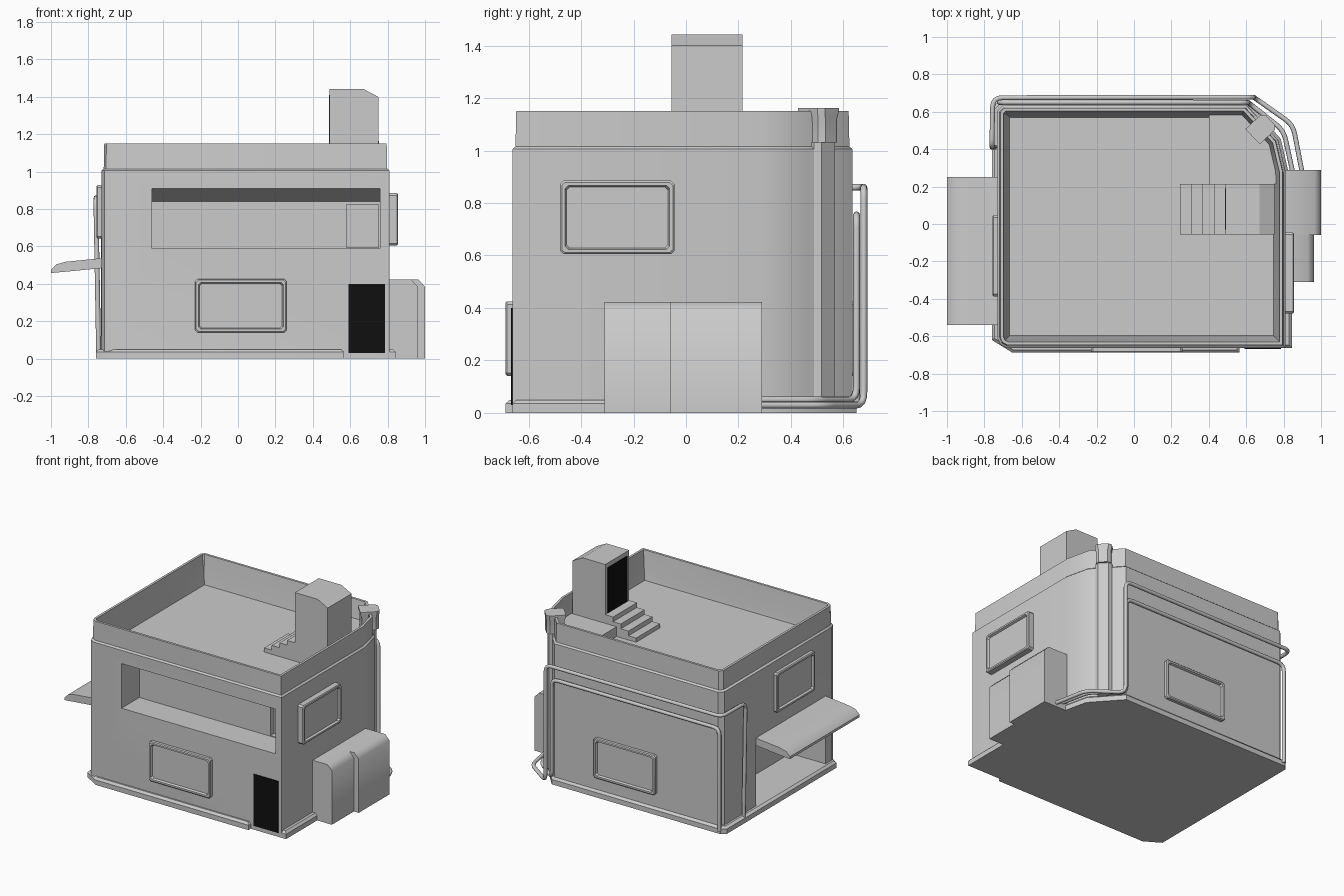
import bpy, bmesh, math
from mathutils import Vector

if "Cube" in bpy.data.objects:
    bpy.data.objects.remove(bpy.data.objects["Cube"])


def material(name, c):
    m = bpy.data.materials.new(name)
    m.diffuse_color = (c, c, c, 1)
    m.use_nodes = True
    m.node_tree.nodes["Principled BSDF"].inputs["Base Color"].default_value = m.diffuse_color
    return m


BLACK = material("dark_doorway", 0.005)


def make(name, rings, mat=None, smooth=35):
    """Loft equal-length closed rings and cap both ends."""
    bm = bmesh.new()
    vs = [[bm.verts.new(p) for p in r] for r in rings]
    n = len(rings[0])
    for a, b in zip(vs, vs[1:]):
        for i in range(n):
            bm.faces.new((a[i], a[(i + 1) % n], b[(i + 1) % n], b[i]))
    bm.faces.new(vs[0][::-1])
    bm.faces.new(vs[-1])
    bmesh.ops.recalc_face_normals(bm, faces=bm.faces)
    me = bpy.data.meshes.new(name)
    bm.to_mesh(me)
    bm.free()
    ob = bpy.data.objects.new(name, me)
    bpy.context.collection.objects.link(ob)
    if mat:
        me.materials.append(mat)
    shade(ob, smooth)
    return ob


def shade(ob, angle=35):
    bpy.ops.object.select_all(action='DESELECT')
    ob.select_set(True)
    bpy.context.view_layer.objects.active = ob
    if angle:
        bpy.ops.object.shade_smooth_by_angle(angle=math.radians(angle))


def extrude(name, pts, axis, a, b, **kw):
    """Extrude a 2D profile along x (y,z), y (x,z) or z (x,y)."""
    place = {'x': lambda u, v, w: (w, u, v),
             'y': lambda u, v, w: (u, w, v),
             'z': lambda u, v, w: (u, v, w)}[axis]
    return make(name, [[place(u, v, w) for u, v in pts] for w in (a, b)], **kw)


def box(name, x0, x1, y0, y1, z0, z1, **kw):
    return extrude(name, [(x0, y0), (x1, y0), (x1, y1), (x0, y1)], 'z', z0, z1, **kw)


def inset(pts, d):
    """Mitred inset of a counter-clockwise outline."""
    out = []
    for i, p in enumerate(pts):
        p = Vector(p)
        e1 = (p - Vector(pts[i - 1])).normalized()
        e2 = (Vector(pts[(i + 1) % len(pts)]) - p).normalized()
        n1, n2 = Vector((-e1.y, e1.x)), Vector((-e2.y, e2.x))
        out.append(p + (n1 + n2) * d / (1 + n1.dot(n2)))
    return out


def loft_z(name, pts, steps, **kw):
    return make(name, [[(p.x, p.y, z) for p in inset(pts, d)] for d, z in steps], **kw)


def cut(ob, cutter):
    m = ob.modifiers.new("cut", 'BOOLEAN')
    m.operation, m.solver, m.object = 'DIFFERENCE', 'EXACT', cutter
    bpy.context.view_layer.objects.active = ob
    bpy.ops.object.modifier_apply(modifier=m.name)
    bpy.data.objects.remove(cutter)


# main walls with stepped parapet and sunken roof floor
outline = [(-0.73, -0.61), (-0.715, -0.645), (-0.68, -0.662), (0.81, -0.662), (0.81, 0.28),
           (0.77, 0.45), (0.60, 0.635), (-0.70, 0.635), (-0.73, 0.605)]
body = loft_z("building_walls", outline,
              [(0, 0.01), (0, 1.005), (0.012, 1.015), (0.015, 1.15), (0.032, 1.15),
               (0.05, 1.03), (0.065, 0.95)])
# front balcony recess with sloping ceiling, rear door niche, side garage
cut(body, extrude("balcony_cutter", [(-0.8, 0.59), (-0.46, 0.59), (-0.46, 0.84),
                                     (-0.662, 0.91), (-0.8, 0.91)], 'x', -0.46, 0.76))
cut(body, box("niche_cutter", 0.58, 0.75, -0.5, -0.42, 0.595, 0.825))
cut(body, box("garage_cutter", -0.9, -0.45, -0.54, 0.25, 0.05, 0.49))
shade(body)

# base plinth
base = [(-0.76, -0.62), (-0.65, -0.688), (0.565, -0.688), (0.565, -0.662), (0.845, -0.662),
        (0.845, -0.30), (0.825, 0.28), (0.785, 0.455), (0.61, 0.65), (-0.73, 0.65), (-0.76, 0.62)]
loft_z("base_plinth", base, [(0, 0), (0, 0.035), (0.015, 0.05)])

# front door
box("front_door", 0.59, 0.785, -0.668, -0.64, 0.03, 0.40, mat=BLACK)


def window(name, center, angle, w, h, t):
    """Bevelled frame with sunken panel, facing -y before rotation."""
    c, s = math.cos(angle), math.sin(angle)
    rings = []
    for d, out in [(0, -0.02), (0, t - 0.006), (0.006, t), (0.018, t), (0.024, t - 0.015)]:
        a, b, k = w / 2 - d, h / 2 - d, 0.012
        ring = [(-a + k, -b), (a - k, -b), (a, -b + k), (a, b - k),
                (a - k, b), (-a + k, b), (-a, b - k), (-a, -b + k)]
        rings.append([(center[0] + u * c + out * s, center[1] + u * s - out * c,
                       center[2] + v) for u, v in ring])
    make(name, rings, smooth=30)


window("front_window", (0.015, -0.662, 0.283), 0, 0.49, 0.285, 0.026)
window("right_window", (0.81, -0.262, 0.745), math.pi / 2, 0.435, 0.28, 0.045)
window("back_window", (0.03, 0.635, 0.283), math.pi, 0.49, 0.285, 0.026)
window("left_window", (-0.73, -0.17, 0.785), -math.pi / 2, 0.435, 0.285, 0.027)

# curved awning over the garage
extrude("garage_awning", [(-0.70, 0.54), (-0.80, 0.53), (-0.92, 0.518), (-0.97, 0.505), (-1.0, 0.475),
                          (-1.0, 0.458), (-0.90, 0.467), (-0.70, 0.487)], 'y', -0.54, 0.25)

# side annexes with chamfered top edge
for name, x, y0, y1 in [("large_annex", 1.0, -0.06, 0.29), ("small_annex", 0.962, -0.31, -0.06)]:
    extrude(name, [(0.75, 0), (x, 0), (x, 0.385), (x - 0.035, 0.422), (0.75, 0.422)],
            'y', y0, y1, smooth=50)

# roof stair hut, its doorway, steps and landing
extrude("roof_hut", [(0.49, 0.94), (0.75, 0.94), (0.75, 1.40), (0.67, 1.442), (0.49, 1.442)],
        'y', -0.055, 0.215, smooth=0)
box("hut_door", 0.486, 0.50, -0.03, 0.19, 1.085, 1.41, mat=BLACK)
for i in range(4):
    box(f"roof_step_{i + 1}", 0.245 + i * 0.061, 0.50, -0.055, 0.215, 0.94, 0.98 + i * 0.034, smooth=0)
extrude("roof_landing", [(0.40, 0.215), (0.76, 0.215), (0.75, 0.43), (0.60, 0.585), (0.40, 0.585)],
        'z', 0.94, 1.02)


# drain spout on the cut corner
def corner_rect(lo, hi, half, z):
    d, t = Vector((0.727, 0.687)), Vector((-0.687, 0.727))
    c = Vector((0.685, 0.515))
    return [(*(c + d * a + t * b), z) for a, b in
            [(lo, -half), (hi - 0.02, -half), (hi, -half + 0.02), (hi, half - 0.02),
             (hi - 0.02, half), (lo, half)]]


make("corner_spout", [corner_rect(-0.06, 0.055, 0.05, 1.03), corner_rect(-0.06, 0.055, 0.05, 1.12),
                      corner_rect(-0.07, 0.06, 0.056, 1.15), corner_rect(-0.07, 0.06, 0.056, 1.163)])
make("corner_pillar", [corner_rect(-0.06, 0.04, 0.055, 0.04), corner_rect(-0.06, 0.04, 0.055, 1.03)])


# pipes with rounded elbows
def pipe(name, pts, r=0.013, bend=0.05):
    pts = [Vector(p) for p in pts]
    path = [pts[0]]
    for a, p, b in zip(pts, pts[1:], pts[2:]):
        s = p + (a - p).normalized() * min(bend, (a - p).length * 0.45)
        e = p + (b - p).normalized() * min(bend, (b - p).length * 0.45)
        path += [s.lerp(p, t).lerp(p.lerp(e, t), t) for t in (0, 0.25, 0.5, 0.75, 1)]
    path.append(pts[-1])
    cu = bpy.data.curves.new(name, 'CURVE')
    cu.dimensions, cu.bevel_depth, cu.bevel_resolution = '3D', r, 2
    cu.use_fill_caps = True
    sp = cu.splines.new('POLY')
    sp.points.add(len(path) - 1)
    for q, p in zip(sp.points, path):
        q.co = (*p, 1)
    ob = bpy.data.objects.new(name, cu)
    bpy.context.collection.objects.link(ob)
    shade(ob, 0)
    bpy.ops.object.convert(target='MESH')
    shade(bpy.context.object, 50)


pipe("outer_pipe", [(-0.745, 0.41, 0.02), (-0.76, 0.41, 0.86), (-0.755, 0.675, 0.86), (0.64, 0.678, 0.86),
                    (0.64, 0.678, 0.03), (0.85, 0.53, 0.03), (0.90, 0.27, 0.03)])
pipe("inner_pipe", [(-0.72, 0.65, 0.02), (-0.72, 0.65, 0.755), (0.61, 0.65, 0.755),
                    (0.61, 0.65, 0.05), (0.80, 0.50, 0.05), (0.85, 0.27, 0.05)])
